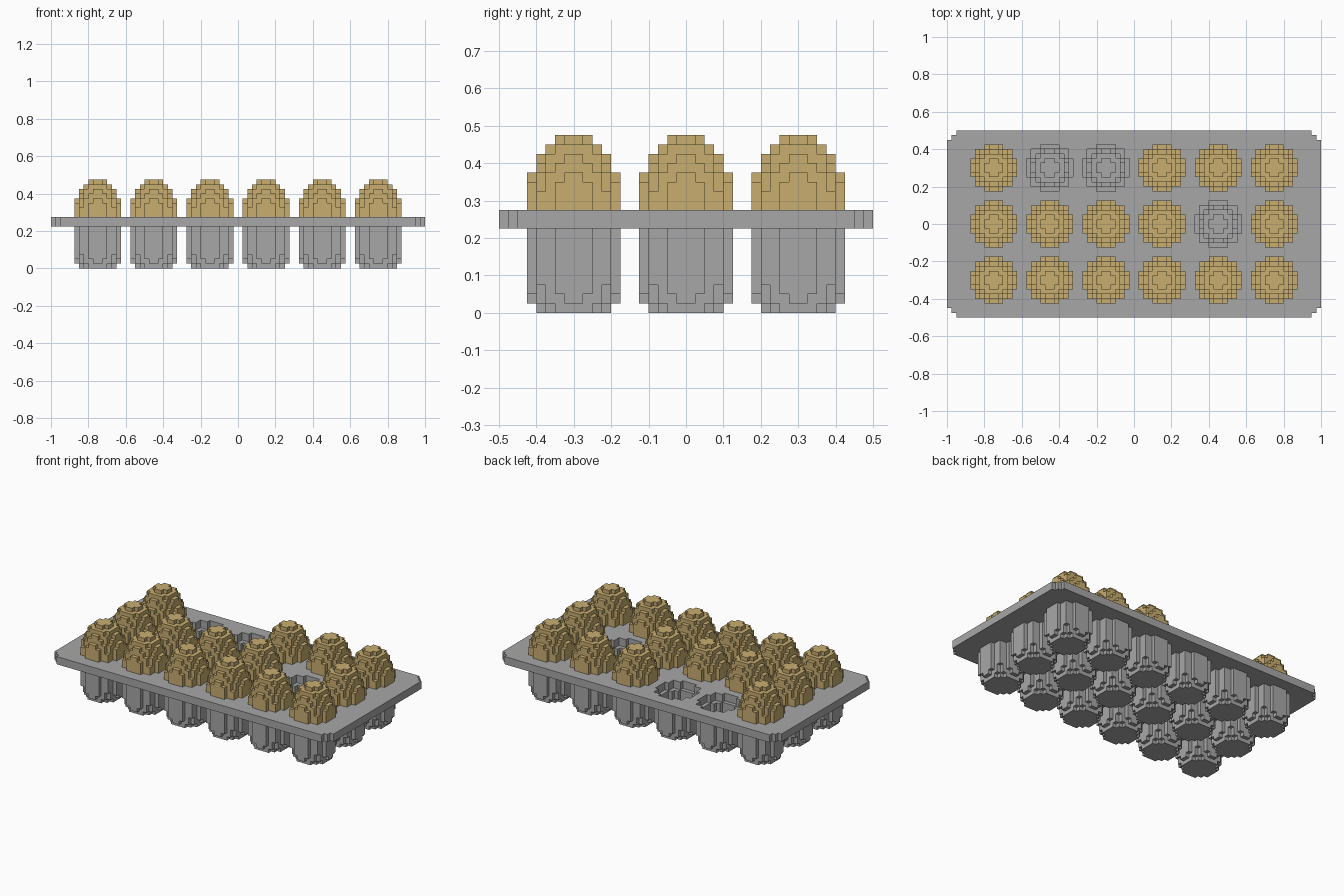
import bpy, bmesh

if "Cube" in bpy.data.objects:
    bpy.data.objects.remove(bpy.data.objects["Cube"])

U = 0.025  # block size


def material(name, rgb):
    m = bpy.data.materials.new(name)
    m.diffuse_color = (*rgb, 1)
    m.use_nodes = True
    m.node_tree.nodes["Principled BSDF"].inputs["Base Color"].default_value = m.diffuse_color
    return m


GREY = material("tray grey", (0.39, 0.39, 0.39))
TAN = material("egg tan", (0.58, 0.42, 0.16))

SIDES = {
    (1, 0, 0): ((1, 0, 0), (1, 1, 0), (1, 1, 1), (1, 0, 1)),
    (-1, 0, 0): ((0, 0, 0), (0, 0, 1), (0, 1, 1), (0, 1, 0)),
    (0, 1, 0): ((0, 1, 0), (0, 1, 1), (1, 1, 1), (1, 1, 0)),
    (0, -1, 0): ((0, 0, 0), (1, 0, 0), (1, 0, 1), (0, 0, 1)),
    (0, 0, 1): ((0, 0, 1), (1, 0, 1), (1, 1, 1), (0, 1, 1)),
    (0, 0, -1): ((0, 0, 0), (0, 1, 0), (1, 1, 0), (1, 0, 0)),
}


def build_blocks(name, cells, mat):
    """Skin a set of block cells, keeping only the outer faces."""
    bm = bmesh.new()
    verts = {}

    def vert(p):
        if p not in verts:
            verts[p] = bm.verts.new([c * U for c in p])
        return verts[p]

    for x, y, z in sorted(cells):
        for (dx, dy, dz), quad in SIDES.items():
            if (x + dx, y + dy, z + dz) not in cells:
                bm.faces.new([vert((x + a, y + b, z + c)) for a, b, c in quad])
    me = bpy.data.meshes.new(name)
    bm.to_mesh(me)
    bm.free()
    me.materials.append(mat)
    ob = bpy.data.objects.new(name, me)
    bpy.context.collection.objects.link(ob)
    return ob


def disc(r2, z, cx=0, cy=0):
    """One layer of blocks within a squared radius."""
    return {(cx + i, cy + j, z) for i in range(-5, 5) for j in range(-5, 5)
            if (i + .5) ** 2 + (j + .5) ** 2 <= r2}


def egg_r2(z):
    """Squared egg radius at layer z; widest at the tray top (layer 11)."""
    return 26 * (1 - ((z + .5 - 11) / 8) ** 2)


spots = [(x, y) for y in (-12, 0, 12) for x in range(-30, 31, 12)]
empty = {(-18, 12), (-6, 12), (18, 0)}

# tray plate with stepped corners
tray = {(x, y, z) for x in range(-40, 40) for y in range(-20, 20) for z in (9, 10)
        if max(0, abs(x + .5) - 37.5) + max(0, abs(y + .5) - 17.5) < 2.5
        or abs(x + .5) < 38 or abs(y + .5) < 18}

# rounded cups hanging below the plate
cup_base = {0: 17, 1: 21, 2: 23}
for cx, cy in spots:
    for z in range(9):
        tray |= disc(cup_base.get(z, 25), z, cx, cy)

# hollows of the empty cups
for cx, cy in empty:
    for z in range(3, 11):
        tray -= disc(egg_r2(z) if z >= 9 else min(17, egg_r2(z)), z, cx, cy)

build_blocks("egg_tray", tray, GREY)

# eggs, slightly sunk into the plate
egg_cells = set().union(*(disc(egg_r2(z), z) for z in range(10, 19)))
first = None
for cx, cy in spots:
    if (cx, cy) in empty:
        continue
    if first is None:
        first = egg = build_blocks("egg", egg_cells, TAN)
    else:
        egg = first.copy()
        bpy.context.collection.objects.link(egg)
    egg.location = (cx * U, cy * U, 0)
